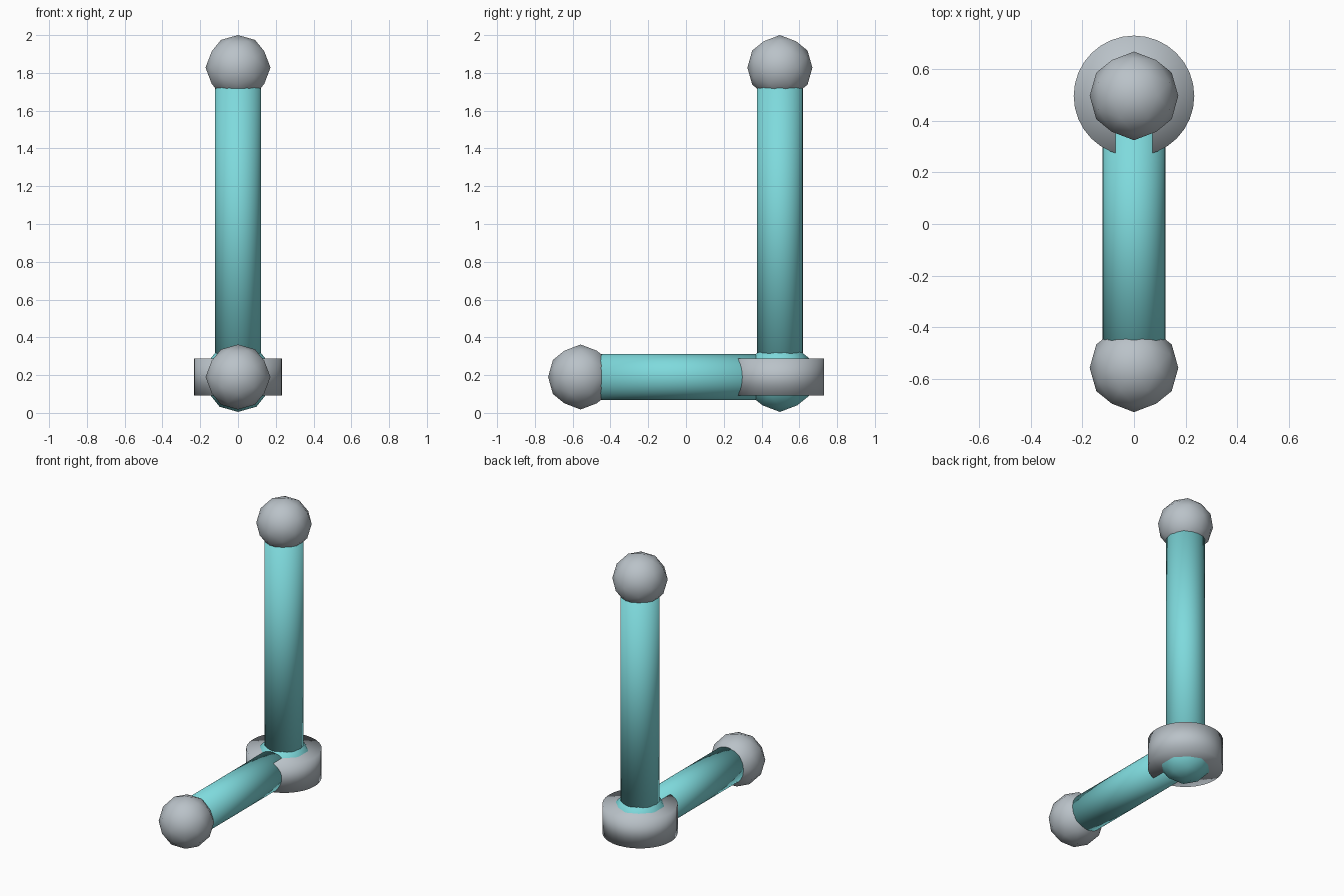
import bpy, bmesh, math
from mathutils import Matrix, Vector

if "Cube" in bpy.data.objects:
    bpy.data.objects.remove(bpy.data.objects["Cube"], do_unlink=True)


def material(name, color):
    mat = bpy.data.materials.new(name)
    mat.use_nodes = True
    mat.diffuse_color = color
    mat.node_tree.nodes["Principled BSDF"].inputs["Base Color"].default_value = color
    return mat


teal = material("teal", (0.21, 0.70, 0.72, 1))
grey = material("grey", (0.49, 0.54, 0.58, 1))


def finish(name, bm, mat):
    bmesh.ops.recalc_face_normals(bm, faces=bm.faces)
    mesh = bpy.data.meshes.new(name)
    bm.to_mesh(mesh)
    bm.free()
    mesh.materials.append(mat)
    mesh.shade_smooth()
    obj = bpy.data.objects.new(name, mesh)
    bpy.context.collection.objects.link(obj)
    return obj


def ball(name, center, radius, mat):
    # Low-poly ball: an icosahedron with a vertex on every axis once subdivided
    phi = (1 + math.sqrt(5)) / 2
    bm = bmesh.new()
    for a in (-1, 1):
        for b in (-phi, phi):
            for co in ((a, 0, b), (b, a, 0), (0, b, a)):
                bm.verts.new(co)
    bmesh.ops.convex_hull(bm, input=bm.verts)
    bmesh.ops.subdivide_edges(bm, edges=bm.edges, cuts=1, use_grid_fill=True)
    for v in bm.verts:
        v.co = Vector(center) + v.co.normalized() * radius
    return finish(name, bm, mat)


def rod(name, start, end, radius, mat):
    # Round rod between two points, capped with triangle fans
    start, end = Vector(start), Vector(end)
    axis = end - start
    turn = axis.to_track_quat('Z', 'Y').to_matrix().to_4x4()
    bm = bmesh.new()
    bmesh.ops.create_cone(bm, cap_ends=True, cap_tris=True, segments=32,
                          radius1=radius, radius2=radius, depth=axis.length,
                          matrix=Matrix.Translation((start + end) / 2) @ turn)
    return finish(name, bm, mat)


corner = Vector((0, 0.497, 0.19))
top = Vector((0, 0.497, 1.828))
front = Vector((0, -0.558, 0.19))

# Two bars meeting at a ball joint
rod("upright_bar", corner, top, 0.122, teal)
rod("level_bar", corner, front, 0.122, teal)
ball("corner_joint", corner, 0.185, teal)

# Collar around the joint
half = Vector((0, 0, 0.098))
rod("joint_collar", corner - half, corner + half, 0.234, grey)

# End knobs
ball("top_knob", top, 0.172, grey)
ball("front_knob", front, 0.172, grey)
